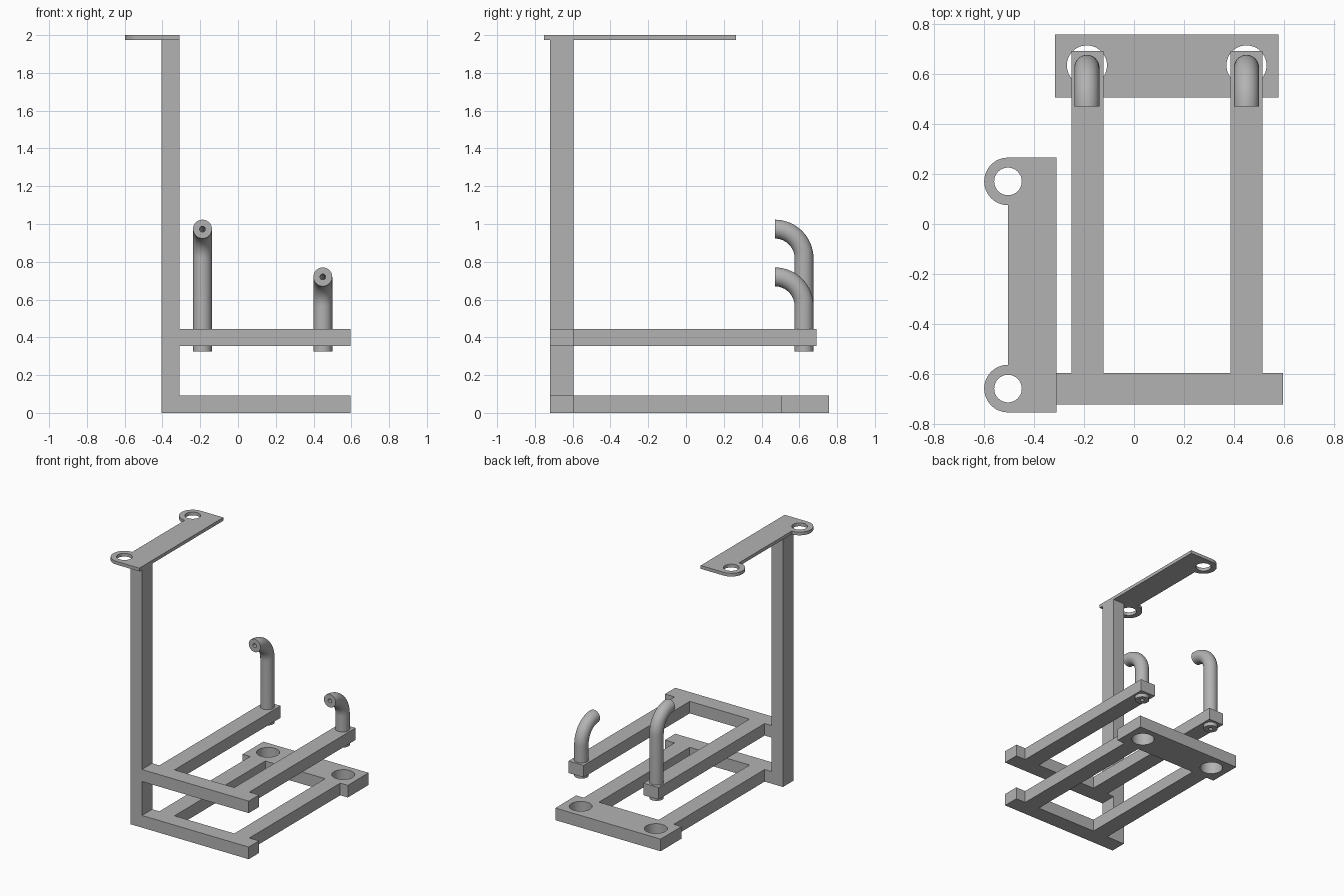
import bpy, bmesh
from math import sin, cos, pi
from mathutils import Vector

cube = bpy.data.objects.get("Cube")
if cube:
    bpy.data.objects.remove(cube, do_unlink=True)

GREY = (0.45, 0.45, 0.45, 1)
metal = bpy.data.materials.new("plain grey")
metal.use_nodes = True
metal.diffuse_color = GREY
metal.node_tree.nodes["Principled BSDF"].inputs["Base Color"].default_value = GREY


def add_object(name, mesh):
    mesh.materials.clear()
    mesh.materials.append(metal)
    obj = bpy.data.objects.new(name, mesh)
    bpy.context.collection.objects.link(obj)
    return obj


def finish(name, bm):
    bmesh.ops.recalc_face_normals(bm, faces=bm.faces)
    mesh = bpy.data.meshes.new(name)
    bm.to_mesh(mesh)
    bm.free()
    return add_object(name, mesh)


def box(name, x, y, z):
    bm = bmesh.new()
    bmesh.ops.create_cube(bm, size=1)
    for v in bm.verts:
        v.co = [(a + b) / 2 + c * (b - a) for c, (a, b) in zip(v.co, (x, y, z))]
    return finish(name, bm)


def arc(cx, cy, r, start, end, steps):
    angles = [start + (end - start) * i / steps for i in range(steps + 1)]
    return [(cx + r * cos(a), cy + r * sin(a)) for a in angles]


def smooth(obj):
    bpy.ops.object.select_all(action='DESELECT')
    obj.select_set(True)
    bpy.context.view_layer.objects.active = obj
    bpy.ops.object.shade_smooth_by_angle(angle=pi / 6)


def plate(name, outline, holes, hole_r, z):
    """Extruded flat outline with round holes."""
    curve = bpy.data.curves.new(name, 'CURVE')
    curve.dimensions = '2D'
    curve.fill_mode = 'BOTH'
    curve.extrude = (z[1] - z[0]) / 2
    loops = [outline] + [arc(*c, hole_r, 0, 2 * pi, 48)[:-1] for c in holes]
    for loop in loops:
        spline = curve.splines.new('POLY')
        spline.points.add(len(loop) - 1)
        for p, (px, py) in zip(spline.points, loop):
            p.co = (px, py, 0, 1)
        spline.use_cyclic_u = True
    helper = bpy.data.objects.new(name + " helper", curve)
    bpy.context.collection.objects.link(helper)
    bpy.context.view_layer.update()
    mesh = bpy.data.meshes.new_from_object(
        helper.evaluated_get(bpy.context.evaluated_depsgraph_get()))
    bpy.data.objects.remove(helper, do_unlink=True)
    bm = bmesh.new()
    bm.from_mesh(mesh)
    bmesh.ops.remove_doubles(bm, verts=bm.verts, dist=0.0001)
    bmesh.ops.translate(bm, verts=bm.verts, vec=(0, 0, (z[0] + z[1]) / 2))
    obj = finish(name, bm)
    smooth(obj)
    return obj


def hook(name, x, z_bend):
    """Hollow tube rising from a rail and bending towards the front."""
    y, bend, sides = 0.625, 0.155, 32
    path = [(y, 0.325, 0)]
    for i in range(17):
        a = pi / 2 * i / 16
        path.append((y - bend + bend * cos(a), z_bend + bend * sin(a), a))
    bm = bmesh.new()
    walls = []
    for r in (0.05, 0.015):
        rings = []
        for py, pz, a in path:
            across = Vector((0, cos(a), sin(a)))
            rings.append([bm.verts.new(Vector((x, py, pz)) + r * (
                Vector((cos(t), 0, 0)) + sin(t) * across))
                for t in (2 * pi * k / sides for k in range(sides))])
        walls.append(rings)
    outer, inner = walls
    pairs = [p for w in walls for p in zip(w, w[1:])]
    pairs += [(outer[0], inner[0]), (outer[-1], inner[-1])]
    for a, b in pairs:
        for k in range(sides):
            n = (k + 1) % sides
            bm.faces.new((a[k], a[n], b[n], b[k]))
    smooth(finish(name, bm))


# Upright post
FRONT = (-0.72, -0.595)
box("post", (-0.405, -0.31), FRONT, (0, 1.975))

# Two stacked frames: a front crossbar with two rails running back
RAILS = {"right": (-0.25, -0.122), "left": (0.385, 0.513)}
LOWER, UPPER = (0, 0.093), (0.353, 0.445)
for level, z, back in (("lower", LOWER, 0.505), ("upper", UPPER, 0.69)):
    box(level + "_crossbar", (-0.31, 0.595), FRONT, z)
    for side, x in RAILS.items():
        box(f"{level}_{side}_rail", x, (FRONT[1], back), z)

# Back plate with two round sockets
plate("back_plate", [(-0.315, 0.505), (0.577, 0.505), (0.577, 0.757), (-0.315, 0.757)],
      [(-0.188, 0.633), (0.449, 0.633)], 0.08, LOWER)

# Top bracket with two ringed ears
EAR_X, EAR_Y, EAR_R = -0.503, (0.17, -0.657), 0.095
bracket = [(-0.31, EAR_Y[1] - EAR_R), (-0.31, EAR_Y[0] + EAR_R)]
for cy in EAR_Y:
    bracket += arc(EAR_X, cy, EAR_R, pi / 2, 3 * pi / 2, 24)
plate("top_bracket", bracket, [(EAR_X, cy) for cy in EAR_Y], 0.055, (1.975, 2))

# Bent tubes
hook("right_hook", -0.188, 0.818)
hook("left_hook", 0.449, 0.565)
